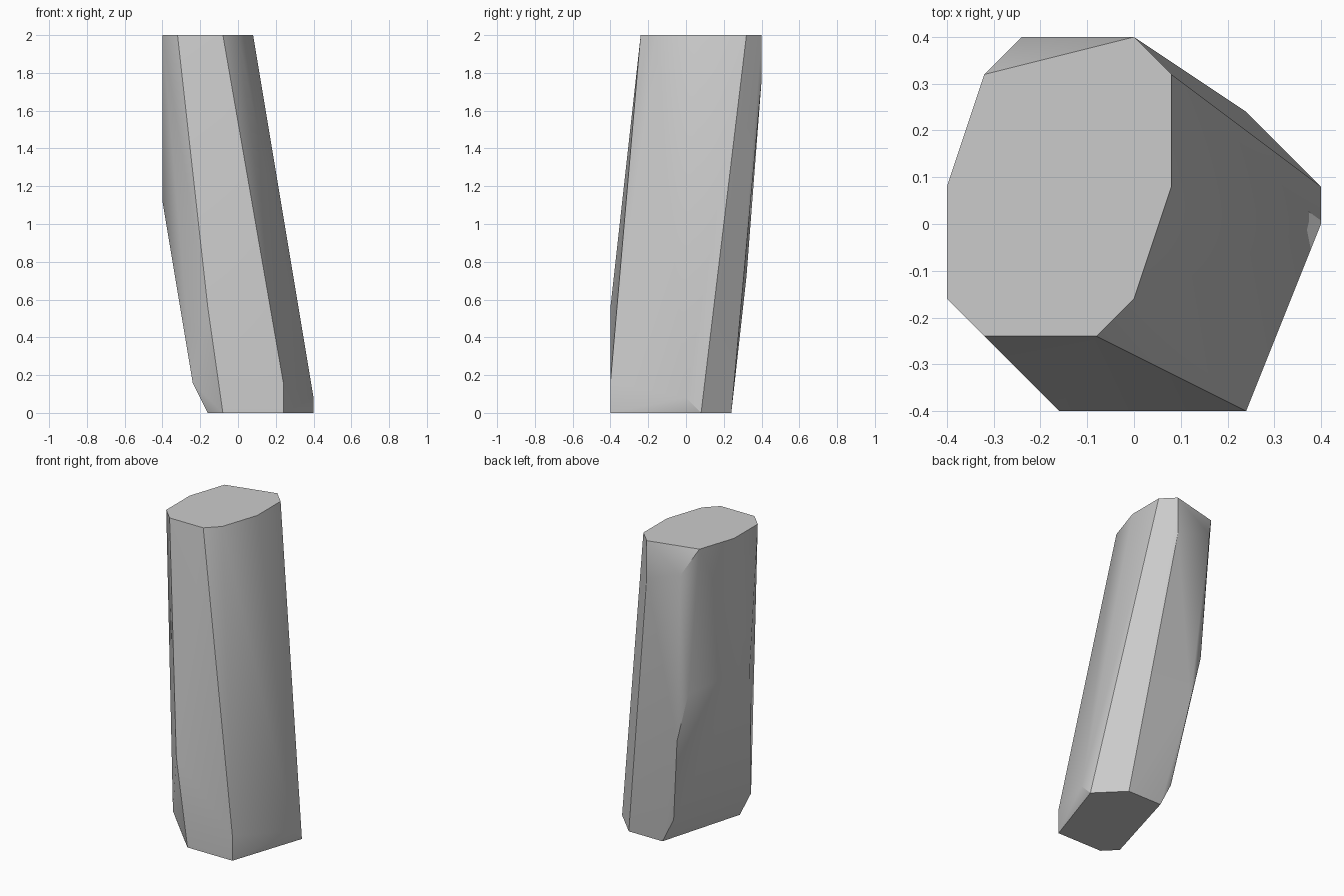
import bpy
import bmesh
import math

GRID = 0.08  # the stone is laid out on a coarse square grid

default_cube = bpy.data.objects.get("Cube")
if default_cube:
    bpy.data.objects.remove(default_cube, do_unlink=True)


def make_material(name, colour):
    material = bpy.data.materials.new(name)
    material.use_nodes = True
    material.diffuse_color = colour
    shader = next(n for n in material.node_tree.nodes if n.type == "BSDF_PRINCIPLED")
    shader.inputs["Base Color"].default_value = colour
    return material


def hull_object(name, levels, material):
    """Wrap a convex skin around the corner points of each level."""
    bm = bmesh.new()
    for height, corners in levels.items():
        for x, y in corners:
            bm.verts.new((x * GRID, y * GRID, height * GRID))
    hull = bmesh.ops.convex_hull(bm, input=bm.verts[:])
    unused = {g for g in hull["geom_interior"] + hull["geom_unused"]
              if isinstance(g, bmesh.types.BMVert)}
    bmesh.ops.delete(bm, geom=list(unused), context="VERTS")
    bmesh.ops.dissolve_limit(bm, angle_limit=math.radians(0.5),
                             verts=bm.verts[:], edges=bm.edges[:])
    bmesh.ops.recalc_face_normals(bm, faces=bm.faces[:])

    mesh = bpy.data.meshes.new(name)
    bm.to_mesh(mesh)
    bm.free()
    mesh.materials.append(material)
    obj = bpy.data.objects.new(name, mesh)
    bpy.context.collection.objects.link(obj)
    return obj


# Corner points of the leaning stone, level by level from foot to top
stone_levels = {
    0: [(-2, -4), (-1, -5), (3, -5), (5, 1), (3, 3), (0, 3)],
    1: [(5, 0)],
    2: [(-3, -4), (3, -5), (-1, 3)],
    7: [(-2, -5)],
    9: [(-2, 4)],
    13: [(-3, 4)],
    14: [(-5, -1)],
    22: [(0, 5)],
    23: [(-3, 5)],
    25: [(-5, 1), (-4, 4), (0, 5), (1, 4), (1, 1),
         (0, -2), (-1, -3), (-4, -3), (-5, -2)],
}

stone_grey = make_material("stone grey", (0.6, 0.6, 0.6, 1.0))
stone = hull_object("leaning_stone", stone_levels, stone_grey)

# Soft shading that keeps the strong ridges crisp
bpy.ops.object.select_all(action="DESELECT")
stone.select_set(True)
bpy.context.view_layer.objects.active = stone
bpy.ops.object.shade_smooth_by_angle(angle=math.radians(30))
